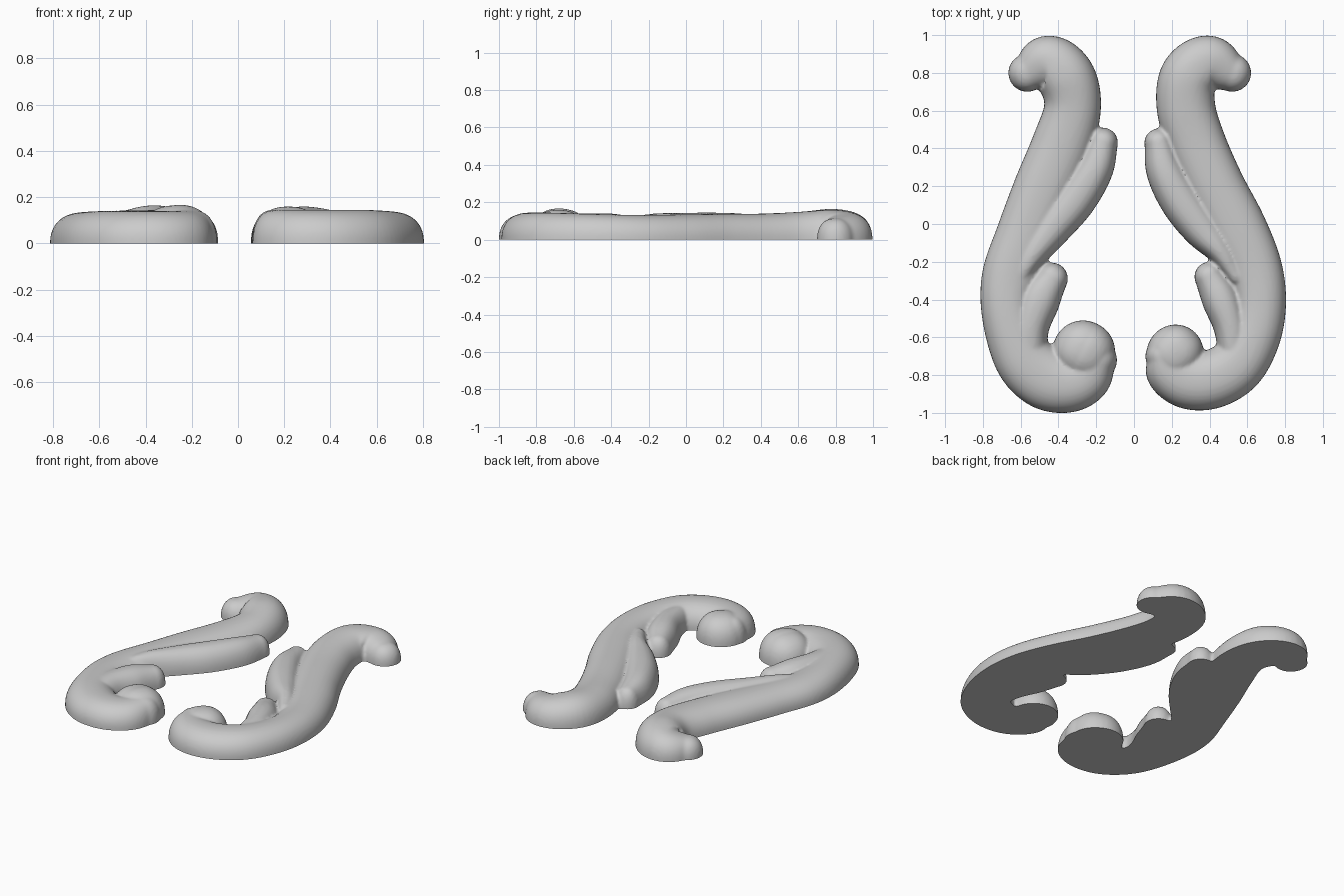
import bpy, bmesh, math
from mathutils import Vector

if "Cube" in bpy.data.objects:
    bpy.data.objects.remove(bpy.data.objects["Cube"])

POW = 2.3      # squareness of the domed cross-section
SINK = -0.06   # lobes start below the ground and are trimmed flat later


def catmull(pts, steps=8):
    """Smooth curve through (x, y, half width, height) points."""
    p = [Vector(q) for q in pts]
    p = [p[0] * 2 - p[1]] + p + [p[-1] * 2 - p[-2]]
    out = []
    for i in range(1, len(p) - 2):
        a, b, c, d = p[i - 1:i + 3]
        for s in range(steps):
            t = s / steps
            out.append(0.5 * (2 * b + (c - a) * t + (2 * a - 5 * b + 4 * c - d) * t * t
                              + (3 * b - a - 3 * c + d) * t ** 3))
    return out + [p[-2]]


def lobe(bm, pts, arc=20, cap=8):
    """Tapered domed stroke with rounded ends."""
    path = catmull(pts)
    n = len(path)
    tang = [(path[min(i + 1, n - 1)] - path[max(i - 1, 0)]).xy.normalized() for i in range(n)]
    stations = []
    angles = [math.radians(88) * k / cap for k in range(1, cap + 1)]

    def end(q, t, sign):
        res = []
        for a in angles:
            d = math.sin(a)
            res.append((q.xy + t * sign * q.z * d, t, q.z * math.cos(a),
                        q.w * (1 - d ** POW) ** (1 / POW)))
        return res

    stations += end(path[0], tang[0], -1)[::-1]
    stations += [(q.xy, t, q.z, q.w) for q, t in zip(path, tang)]
    stations += end(path[-1], tang[-1], 1)
    rings = []
    for c, t, w, h in stations:
        nrm = Vector((-t.y, t.x))
        prof = [(1, SINK)]
        for k in range(arc + 1):
            a = math.pi * k / arc
            co, si = math.cos(a), max(math.sin(a), 0)
            prof.append((math.copysign(abs(co) ** (2 / POW), co), h * si ** (2 / POW)))
        prof.append((-1, SINK))
        rings.append([bm.verts.new((*(c + nrm * w * u), z)) for u, z in prof])
    for r, s in zip(rings, rings[1:]):
        for k in range(len(r)):
            j = (k + 1) % len(r)
            bm.faces.new((r[k], r[j], s[j], s[k]))
    bm.faces.new(rings[0][::-1])
    bm.faces.new(rings[-1])


def scroll(name, lobes):
    """Fuse lobes into one carved piece with a flat back."""
    bm = bmesh.new()
    for pts in lobes:
        lobe(bm, pts)
    bmesh.ops.recalc_face_normals(bm, faces=bm.faces)
    me = bpy.data.meshes.new(name)
    bm.to_mesh(me)
    bm.free()
    ob = bpy.data.objects.new(name, me)
    bpy.context.collection.objects.link(ob)
    rm = ob.modifiers.new("fuse", 'REMESH')
    rm.mode, rm.voxel_size = 'VOXEL', 0.01
    sm = ob.modifiers.new("soften", 'SMOOTH')
    sm.factor, sm.iterations = 0.5, 5
    dg = bpy.context.evaluated_depsgraph_get()
    fused = bpy.data.meshes.new_from_object(ob.evaluated_get(dg))
    ob.modifiers.clear()
    # trim flat at the ground and close the back
    bm = bmesh.new()
    bm.from_mesh(fused)
    bmesh.ops.bisect_plane(bm, geom=bm.verts[:] + bm.edges[:] + bm.faces[:],
                           plane_co=(0, 0, 0), plane_no=(0, 0, 1), clear_inner=True)
    bmesh.ops.holes_fill(bm, edges=[e for e in bm.edges if e.is_boundary], sides=0)
    bmesh.ops.recalc_face_normals(bm, faces=bm.faces)
    bm.to_mesh(fused)
    bm.free()
    ob.data = fused
    bpy.ops.object.select_all(action='DESELECT')
    ob.select_set(True)
    bpy.context.view_layer.objects.active = ob
    bpy.ops.object.shade_smooth_by_angle(angle=math.radians(45))


# left piece: stem, curl eye, long leaf, short leaf
scroll("left_scroll", [
    [(-.565, .80, .10, .115), (-.46, .85, .148, .15), (-.36, .775, .155, .165),
     (-.325, .62, .15, .15), (-.38, .42, .16, .14), (-.48, .18, .16, .135),
     (-.575, -.06, .155, .13), (-.655, -.28, .15, .13), (-.665, -.48, .14, .135),
     (-.59, -.70, .155, .14), (-.48, -.81, .165, .14), (-.36, -.845, .155, .14),
     (-.26, -.81, .14, .14), (-.20, -.72, .11, .145)],
    [(-.27, -.67, .16, .165), (-.26, -.675, .16, .168)],
    [(-.165, .43, .08, .12), (-.21, .29, .10, .14), (-.31, .13, .11, .145),
     (-.43, -.02, .10, .143), (-.54, -.17, .075, .14), (-.62, -.31, .05, .12)],
    [(-.435, -.29, .085, .12), (-.50, -.40, .11, .14), (-.55, -.55, .10, .14),
     (-.56, -.70, .10, .13)],
])

# right piece: same layout, slightly different drawing
scroll("right_scroll", [
    [(.52, .80, .10, .115), (.40, .848, .15, .145), (.29, .78, .152, .16),
     (.275, .62, .155, .15), (.33, .43, .155, .14), (.43, .20, .155, .138),
     (.54, -.02, .16, .135), (.63, -.22, .15, .132), (.665, -.40, .14, .135),
     (.64, -.58, .14, .14), (.55, -.74, .15, .145), (.42, -.82, .155, .145),
     (.29, -.83, .15, .145), (.19, -.78, .13, .145), (.15, -.70, .09, .145)],
    [(.215, -.685, .148, .16), (.22, -.68, .148, .16)],
    [(.13, .43, .075, .12), (.165, .28, .10, .14), (.25, .12, .11, .145),
     (.36, -.03, .10, .143), (.46, -.15, .07, .14), (.54, -.28, .05, .12)],
    [(.40, -.28, .08, .12), (.46, -.40, .10, .14), (.51, -.54, .09, .14),
     (.53, -.70, .08, .13)],
])
